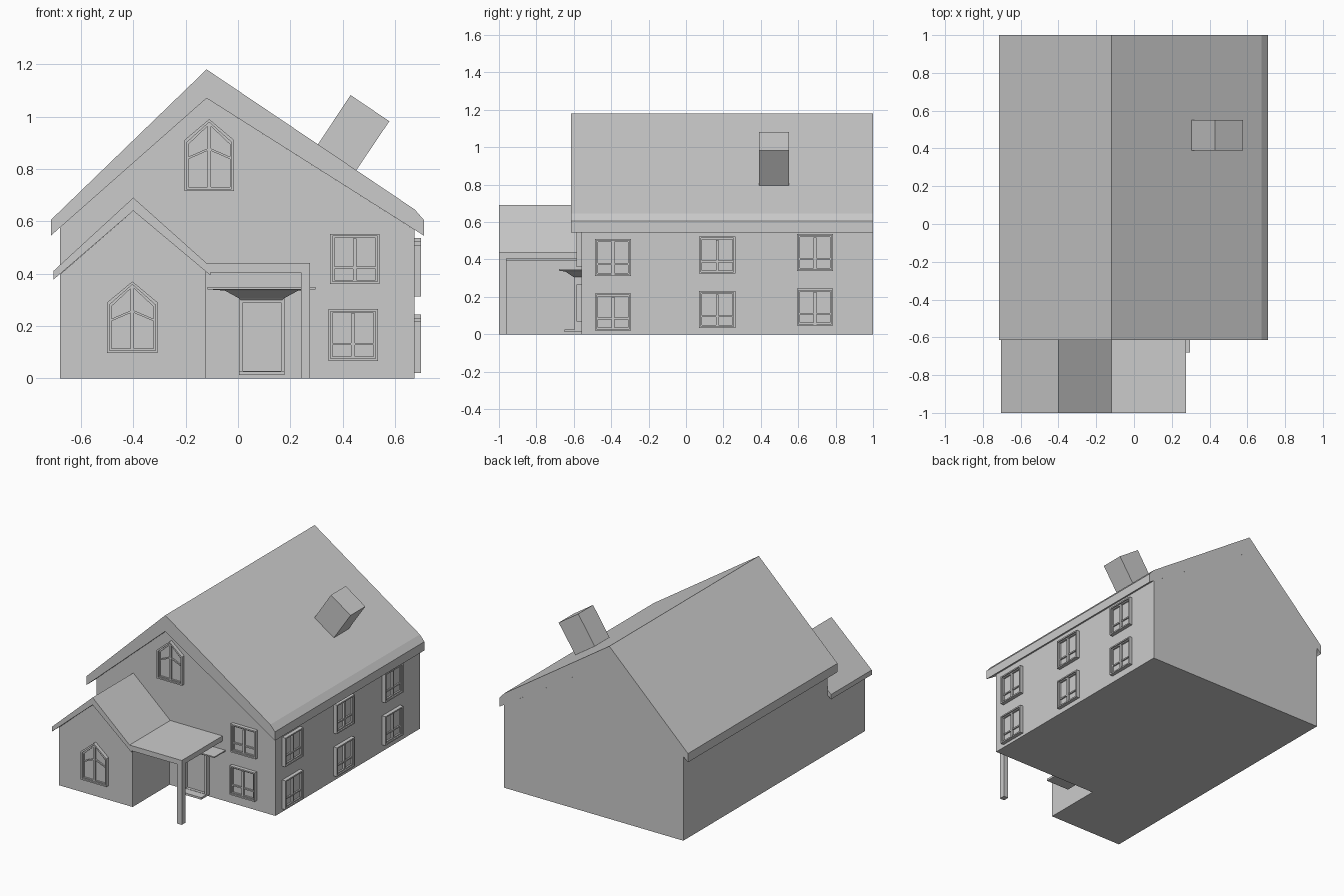
import bpy, bmesh
from mathutils import Vector

cube = bpy.data.objects.get("Cube")
if cube:
    bpy.data.objects.remove(cube, do_unlink=True)

grey = bpy.data.materials.new("plaster grey")
grey.use_nodes = True
COLOUR = (0.6, 0.6, 0.6, 1)
grey.diffuse_color = COLOUR
grey.node_tree.nodes["Principled BSDF"].inputs["Base Color"].default_value = COLOUR

FRONT, WING, SIDE = -0.56, -0.96, 0.675  # wall planes


def along_y(u, z, d):
    return Vector((u, d, z))


def front_wall(y):
    return lambda u, z, d: Vector((u, y - d, z))


def side_wall(u, z, d):
    return Vector((SIDE + d, u, z))


def prism(bm, pts, d0, d1, place):
    """Extrude a flat outline from depth d0 to d1."""
    a = [bm.verts.new(place(u, z, d0)) for u, z in pts]
    b = [bm.verts.new(place(u, z, d1)) for u, z in pts]
    bm.faces.new(a)
    bm.faces.new(b[::-1])
    for i in range(len(pts)):
        j = (i + 1) % len(pts)
        bm.faces.new((a[j], a[i], b[i], b[j]))


def rect(u0, u1, z0, z1):
    return [(u0, z0), (u1, z0), (u1, z1), (u0, z1)]


def finish(name, bm):
    bmesh.ops.recalc_face_normals(bm, faces=bm.faces)
    mesh = bpy.data.meshes.new(name)
    bm.to_mesh(mesh)
    bm.free()
    mesh.materials.append(grey)
    obj = bpy.data.objects.new(name, mesh)
    bpy.context.collection.objects.link(obj)
    return obj


def solid(name, pts, d0, d1, place=along_y):
    bm = bmesh.new()
    prism(bm, pts, d0, d1, place)
    return finish(name, bm)


def outline(u0, u1, z0, z1, peak, t=0):
    """Window outline inset by t; peak adds a pointed top."""
    pts = rect(u0 + t, u1 - t, z0 + t, z1 - t)
    if peak:
        pts.insert(3, ((u0 + u1) / 2, z1 + peak - t * 1.3))
    return pts


def ring(bm, outer, inner, depth, place):
    for i in range(len(outer)):
        j = (i + 1) % len(outer)
        prism(bm, [outer[i], outer[j], inner[j], inner[i]], 0, depth, place)


def window(name, u0, u1, z0, z1, place, peak=0):
    bm = bmesh.new()
    box = (u0, u1, z0, z1, peak)
    # casing, then a thinner sash inside it
    ring(bm, outline(*box), outline(*box, 0.009), 0.025, place)
    ring(bm, outline(*box, 0.009), outline(*box, 0.016), 0.016, place)
    prism(bm, outline(*box, 0.012), 0, 0.005, place)
    mid = (u0 + u1) / 2
    top = z1 + peak - 0.012
    prism(bm, rect(mid - 0.007, mid + 0.007, z0 + 0.01, top - 0.006), 0, 0.018, place)
    # glazing bars, rising to the middle under a pointed top
    bar = z0 + (z1 - z0) * (0.62 if peak else 0.3)
    rise = peak * 0.45
    for end in (u0 + 0.012, u1 - 0.012):
        prism(bm, [(end, bar), (mid, bar + rise), (mid, bar + rise + 0.009),
                   (end, bar + 0.009)], 0, 0.014, place)
    finish(name, bm)


# Main house
solid("house_walls", [(-0.68, 0), (SIDE, 0), (SIDE, 0.567), (-0.12, 1.07),
                      (-0.68, 0.576)], FRONT, 1)
solid("main_roof", [(-0.715, 0.605), (-0.12, 1.18), (0.675, 0.645), (0.71, 0.605),
                    (0.71, 0.545), (-0.12, 1.07), (-0.715, 0.545)], -0.615, 1)
solid("chimney", [(0.303, 0.89), (0.43, 1.082), (0.578, 0.982), (0.452, 0.795)],
      0.39, 0.55)

# Front wing and porch
solid("wing_walls", [(-0.68, 0), (-0.125, 0), (-0.125, 0.41), (-0.4, 0.64),
                     (-0.68, 0.397)], WING, FRONT)
solid("wing_and_porch_roof", [(-0.705, 0.41), (-0.4, 0.69), (-0.12, 0.44),
                              (0.275, 0.44), (0.275, 0.405), (-0.105, 0.405),
                              (-0.105, 0.393), (-0.4, 0.64), (-0.705, 0.377)], -1, FRONT)
solid("porch_post", rect(0.24, 0.275, 0, 0.41), -1, WING)

# Door with frame and step
wall = front_wall(FRONT)
bm = bmesh.new()
ring(bm, rect(0.003, 0.177, 0.015, 0.31), rect(0.02, 0.165, 0.028, 0.29), 0.035, wall)
finish("door_frame", bm)
solid("door", rect(0.015, 0.17, 0.02, 0.3), 0, 0.015, wall)
solid("door_step", rect(0.003, 0.177, 0.012, 0.026), 0, 0.09, wall)

# Flared canopy above the door: stacked outlines of half width, depth and height
bm = bmesh.new()
loops = []
for half, depth, z in ((0.075, 0.03, 0.295), (0.085, 0.04, 0.305), (0.14, 0.085, 0.335),
                       (0.207, 0.12, 0.34), (0.207, 0.12, 0.348)):
    loops.append([bm.verts.new((0.09 + s * half, FRONT - d, z))
                  for s, d in ((-1, 0), (-1, depth), (1, depth), (1, 0))])
bm.faces.new(loops[0])
bm.faces.new(loops[-1])
for low, high in zip(loops, loops[1:]):
    for i in range(4):
        j = (i + 1) % 4
        bm.faces.new((low[i], low[j], high[j], high[i]))
finish("door_canopy", bm)

# Windows
window("front_upper_window", 0.352, 0.541, 0.36, 0.552, wall)
window("front_lower_window", 0.345, 0.534, 0.067, 0.265, wall)
window("gable_window", -0.205, -0.015, 0.715, 0.91, wall, 0.08)
window("wing_window", -0.5, -0.307, 0.097, 0.29, front_wall(WING), 0.08)
for i, y in enumerate((-0.39, 0.167, 0.69)):
    for storey, z in (("lower", 0.02), ("upper", 0.312)):
        base = z + i * 0.013
        window(f"side_{storey}_window_{i + 1}", y - 0.097, y + 0.097,
               base, base + 0.198, side_wall)
